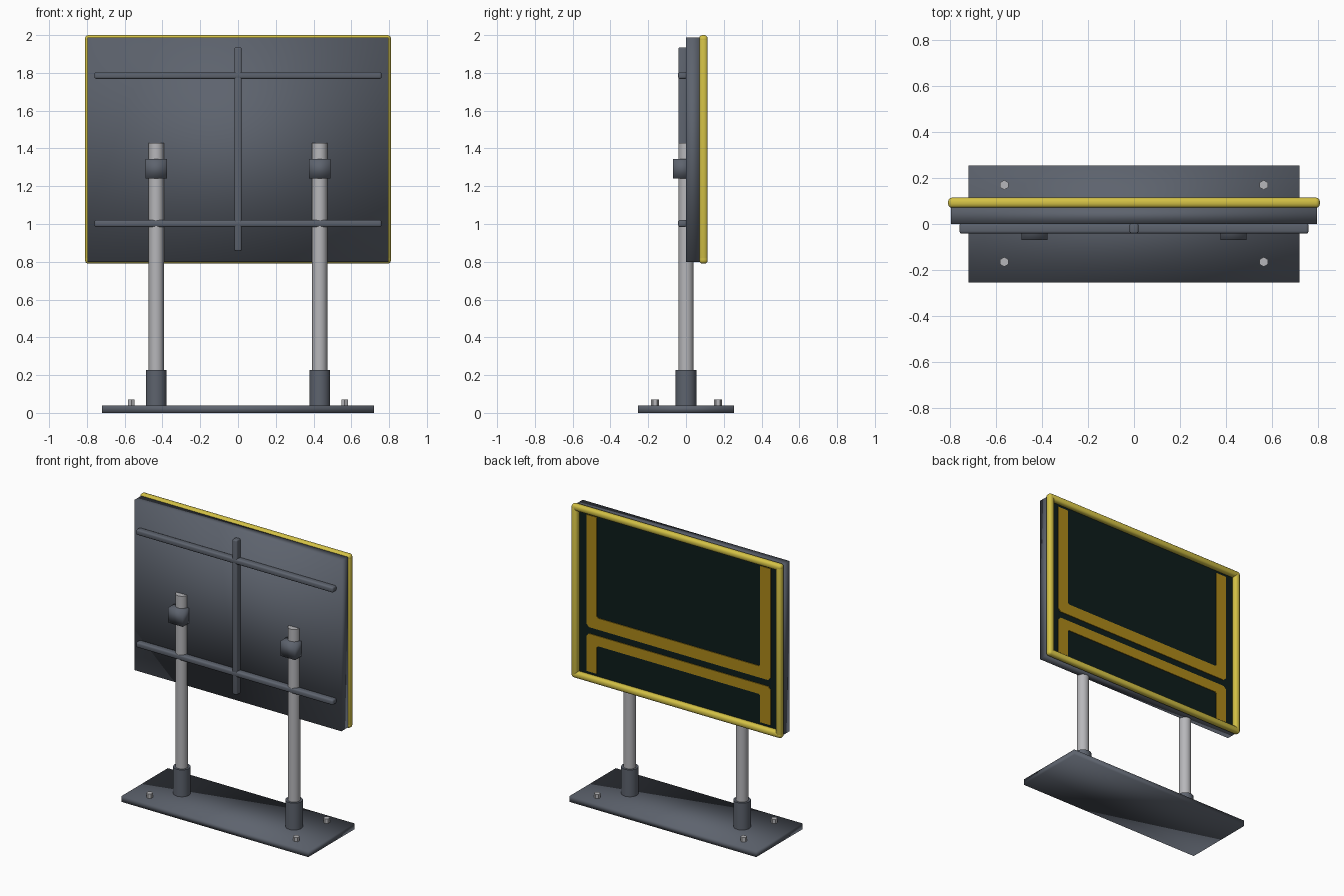
import bpy, bmesh, math

if "Cube" in bpy.data.objects:
    bpy.data.objects.remove(bpy.data.objects["Cube"])


def material(name, rgb):
    m = bpy.data.materials.new(name)
    m.diffuse_color = (*rgb, 1)
    m.use_nodes = True
    m.node_tree.nodes["Principled BSDF"].inputs["Base Color"].default_value = m.diffuse_color
    return m


STEEL = material("dark steel", (0.11, 0.125, 0.155))
PALE = material("light metal", (0.47, 0.47, 0.49))
YELLOW = material("frame yellow", (0.65, 0.53, 0.06))
DARK = material("dark screen", (0.004, 0.012, 0.011))
GOLD = material("stripe gold", (0.42, 0.25, 0.01))


def finish(bm, name, mat, smooth=True):
    bmesh.ops.recalc_face_normals(bm, faces=bm.faces)
    me = bpy.data.meshes.new(name)
    bm.to_mesh(me)
    bm.free()
    me.materials.append(mat)
    for p in me.polygons:
        p.use_smooth = smooth
    ob = bpy.data.objects.new(name, me)
    bpy.context.collection.objects.link(ob)
    return ob


def box(name, lo, hi, mat, bevel=0, smooth=True):
    bm = bmesh.new()
    bmesh.ops.create_cube(bm, size=1)
    for v in bm.verts:
        v.co = [(a + b) / 2 + c * (b - a) for a, b, c in zip(lo, hi, v.co)]
    if bevel:
        bmesh.ops.bevel(bm, geom=bm.edges[:], offset=bevel, segments=3,
                        profile=0.5, affect='EDGES')
    return finish(bm, name, mat, smooth)


def cylinder(name, x, y, z0, z1, r, mat, sides=24):
    bm = bmesh.new()
    bmesh.ops.create_cone(bm, cap_ends=True, segments=sides,
                          radius1=r, radius2=r, depth=z1 - z0)
    bmesh.ops.translate(bm, verts=bm.verts, vec=(x, y, (z0 + z1) / 2))
    ob = finish(bm, name, mat, False)
    if sides > 8:
        for p in ob.data.polygons:
            p.use_smooth = abs(p.normal.z) < 0.5
        for e in ob.data.edges:
            a, b = (ob.data.vertices[i].co.z for i in e.vertices)
            e.use_edge_sharp = abs(a - b) < 1e-5
    return ob


def plate(name, outline, y0, y1, mat):
    # flat xz outline given thickness along y
    bm = bmesh.new()
    f = bm.faces.new([bm.verts.new((x, y0, z)) for x, z in outline])
    ext = bmesh.ops.extrude_face_region(bm, geom=[f])
    for v in ext["geom"]:
        if isinstance(v, bmesh.types.BMVert):
            v.co.y = y1
    return finish(bm, name, mat, False)


# base with bolts
box("base_plate", (-0.72, -0.255, 0), (0.72, 0.255, 0.04), STEEL)
for x in (-0.565, 0.565):
    for y in (-0.165, 0.17):
        cylinder("base_bolt", x, y, 0.035, 0.07, 0.021, PALE, 6)

# posts with foot sleeves and clamps
for x in (-0.433, 0.433):
    cylinder("post", x, 0, 0.035, 1.43, 0.04, PALE)
    cylinder("post_sleeve", x, 0, 0.035, 0.227, 0.055, STEEL)
    box("post_clamp", (x - 0.056, -0.07, 1.24), (x + 0.056, 0.03, 1.345), STEEL)

# board and bracing bars on its front side
box("board", (-0.797, 0, 0.8), (0.797, 0.072, 1.987), STEEL)
for z in (1.003, 1.787):
    box("cross_bar", (-0.76, -0.042, z - 0.019), (0.76, 0.004, z + 0.019), STEEL, 0.011)
box("upright_bar", (-0.019, -0.041, 0.857), (0.019, 0.004, 1.935), STEEL, 0.008)

# rounded yellow frame
W = 0.045
for z in (0.79, 2.0 - W):
    box("frame_rail", (-0.81, 0.07, z), (0.81, 0.115, z + W), YELLOW, 0.018)
for x in (-0.81, 0.81 - W):
    box("frame_side", (x, 0.07, 0.79), (x + W, 0.115, 2.0), YELLOW, 0.018)

# screen with two U-shaped stripes
box("screen", (-0.78, 0.07, 0.82), (0.78, 0.078, 1.97), DARK, smooth=False)


def u_stripe(name, end, inner, outer):
    s = 0.02 if end > inner else -0.02
    half = [(0.71, outer + s), (0.71, end), (0.63, end),
            (0.63, inner + s / 2), (0.62, inner)]
    outline = [(0.69, outer)] + half + [(-x, z) for x, z in reversed(half)] + [(-0.69, outer)]
    plate(name, outline, 0.077, 0.083, GOLD)


u_stripe("upper_stripe", 1.94, 1.24, 1.16)
u_stripe("lower_stripe", 0.85, 1.045, 1.115)
